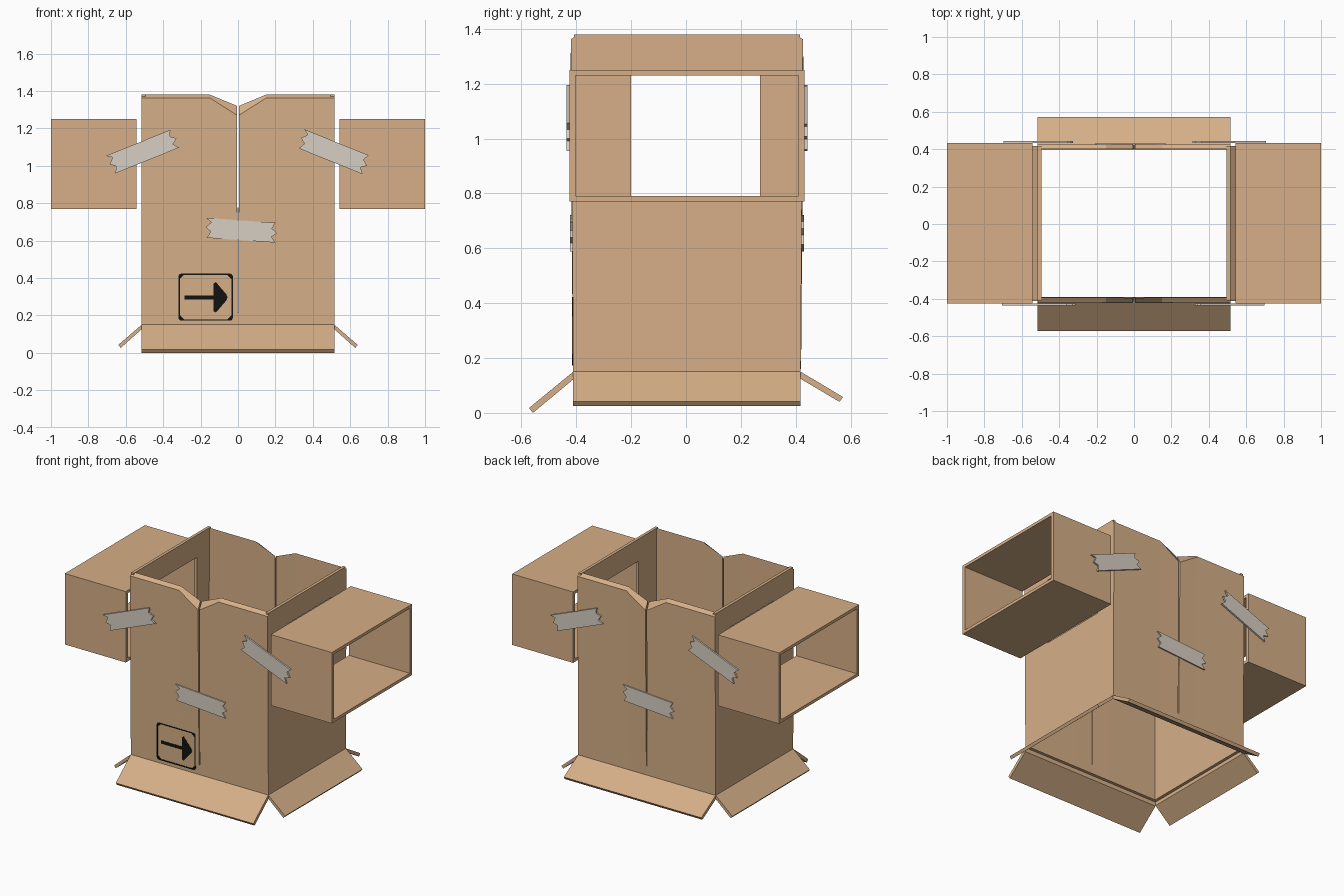
import bpy, bmesh, math
from mathutils import Matrix, Vector

if "Cube" in bpy.data.objects:
    bpy.data.objects.remove(bpy.data.objects["Cube"])


def material(name, rgb):
    m = bpy.data.materials.new(name)
    m.diffuse_color = (*rgb, 1)
    m.use_nodes = True
    m.node_tree.nodes["Principled BSDF"].inputs["Base Color"].default_value = m.diffuse_color
    return m


CARD = material("cardboard", (0.67, 0.43, 0.245))
TAPE = material("grey_tape", (0.68, 0.62, 0.54))
INK = material("black_ink", (0.006, 0.006, 0.005))


def finish(name, bm, mat):
    bmesh.ops.recalc_face_normals(bm, faces=bm.faces)
    me = bpy.data.meshes.new(name)
    bm.to_mesh(me)
    bm.free()
    me.materials.append(mat)
    ob = bpy.data.objects.new(name, me)
    bpy.context.collection.objects.link(ob)
    return ob


def loft(name, a, b, mat, faces=None):
    """Solid between two matching loops of points; faces may split the caps."""
    bm = bmesh.new()
    va = [bm.verts.new(p) for p in a]
    vb = [bm.verts.new(p) for p in b]
    n = len(a)
    for f in faces or [range(n)]:
        bm.faces.new([va[i] for i in f])
        bm.faces.new([vb[i] for i in f][::-1])
    for i in range(n):
        j = (i + 1) % n
        bm.faces.new((va[i], vb[i], vb[j], va[j]))
    return finish(name, bm, mat)


def frame(name, outer, inner, d0, d1, mat, place):
    """Rectangular or rounded frame: two loops extruded from depth d0 to d1."""
    bm = bmesh.new()
    rings = [[bm.verts.new(place(u, v, d)) for u, v in loop]
             for loop, d in ((outer, d0), (outer, d1), (inner, d1), (inner, d0))]
    n = len(outer)
    for k in range(4):
        r, s = rings[k], rings[(k + 1) % 4]
        for i in range(n):
            j = (i + 1) % n
            bm.faces.new((r[i], r[j], s[j], s[i]))
    return finish(name, bm, mat)


def rect(u0, u1, v0, v1):
    return [(u0, v0), (u1, v0), (u1, v1), (u0, v1)]


YF, YB, W, T = -0.411, 0.418, 0.515, 0.02

# front and back walls: two halves each, flared outward at the neck notch and centre slit
for label, y0, s in (("front", YF, -1), ("back", YB, 1)):
    for side, m in (("left", -1), ("right", 1)):
        # x, z, outward bulge, extra height of the inner edge
        pts = [(W, 0.15, 0, 0), (W, 1.362, 0.008, 0.018), (0.15, 1.362, 0.008, 0.018),
               (0.005, 1.27, 0.010, 0.05), (0.003, 0.22, 0.002, 0),
               (0, 0.21, 0, 0), (0, 0.15, 0, 0), (0.13, 0.15, 0, 0)]
        a = [(m * x, y0 + s * o, z) for x, z, o, h in pts]
        b = [(m * x, y0 + s * (o - T - (0.006 if h else 0)), z + h) for x, z, o, h in pts]
        loft(f"{label}_wall_{side}", a, b, CARD, [(0, 1, 2, 7), (2, 3, 4, 5, 6, 7)])

for side, m in (("left", -1), ("right", 1)):
    def along_x(u, v, d, m=m):
        return (m * d, u, v)

    # side wall with arm hole
    frame(f"side_wall_{side}", rect(YF + 0.002, YB - 0.002, 0.15, 1.38),
          rect(-0.2, 0.27, 0.79, 1.23), W - T, W, CARD, along_x)
    # open box sleeve
    frame(f"sleeve_{side}", rect(-0.425, 0.432, 0.77, 1.25),
          rect(-0.403, 0.41, 0.79, 1.23), 0.543, 1.0, CARD, along_x)
    # side bottom flap
    prof = [(W, 0.15), (0.64, 0.042), (0.627, 0.026), (W, 0.126)]
    loft(f"bottom_flap_{side}", [(m * x, YF, z) for x, z in prof],
         [(m * x, YB, z) for x, z in prof], CARD)

# front and back bottom flaps
for label, prof in (
        ("front", [(YF, 0.15), (-0.572, 0.018), (-0.558, 0.0), (YF, 0.122)]),
        ("back", [(YB, 0.15), (0.572, 0.058), (0.56, 0.04), (YB, 0.124)])):
    loft(f"bottom_flap_{label}", [(-W, y, z) for y, z in prof],
         [(W, y, z) for y, z in prof], CARD)

# torn tape strips; the back set is the front set turned half a circle
L, H = 0.19, 0.053
tear = [(-L, H), (-L + .03, H * .6), (-L + .002, 0.004), (-L + .03, -H * .35), (-L + .012, -H),
        (L, -H), (L - .025, -H * .45), (L + .005, -.002), (L - .025, H * .4), (L - .008, H)]
for label, turn in (("front", 0), ("back", math.pi)):
    for part, x, z, ang, d in (("left", -0.51, 1.075, 22, 0.425),
                               ("right", 0.51, 1.075, -22, 0.425),
                               ("centre", 0.015, 0.655, -4, 0.412)):
        if turn:
            d += 0.007
        mat = (Matrix.Rotation(turn, 4, 'Z') @ Matrix.Translation((x, 0, z))
               @ Matrix.Rotation(math.radians(-ang), 4, 'Y'))
        loft(f"tape_{label}_{part}", [mat @ Vector((u, -d, v)) for u, v in tear],
             [mat @ Vector((u, -d - 0.011, v)) for u, v in tear], TAPE)


# printed arrow sign on the front
def on_front(u, v, d):
    return (u, YF - d, v)


def rounded(u0, u1, v0, v1, r):
    out = []
    for cu, cv, a0 in ((u1 - r, v1 - r, 0), (u0 + r, v1 - r, 90),
                       (u0 + r, v0 + r, 180), (u1 - r, v0 + r, 270)):
        for k in range(4):
            a = math.radians(a0 + 30 * k)
            out.append((cu + r * math.cos(a), cv + r * math.sin(a)))
    return out


frame("sign_border", rounded(-0.318, -0.028, 0.172, 0.423, 0.014),
      rounded(-0.311, -0.035, 0.179, 0.416, 0.02), -0.001, 0.004, INK, on_front)
arrow = [(-0.286, 0.286), (-0.13, 0.286), (-0.13, 0.222), (-0.118, 0.215), (-0.062, 0.28),
         (-0.056, 0.296), (-0.062, 0.312), (-0.118, 0.378), (-0.13, 0.371), (-0.13, 0.306),
         (-0.286, 0.306)]
loft("sign_arrow", [on_front(u, v, -0.001) for u, v in arrow],
     [on_front(u, v, 0.004) for u, v in arrow], INK)
# small ink corners
for i, (u, v, su, sv) in enumerate(((-0.312, 0.178, 1, 1), (-0.034, 0.178, -1, 1),
                                    (-0.034, 0.417, -1, -1), (-0.312, 0.417, 1, -1))):
    tri = [(u, v), (u + su * 0.024, v), (u, v + sv * 0.024)]
    loft(f"sign_corner_{i}", [on_front(p, q, -0.001) for p, q in tri],
         [on_front(p, q, 0.004) for p, q in tri], INK)
